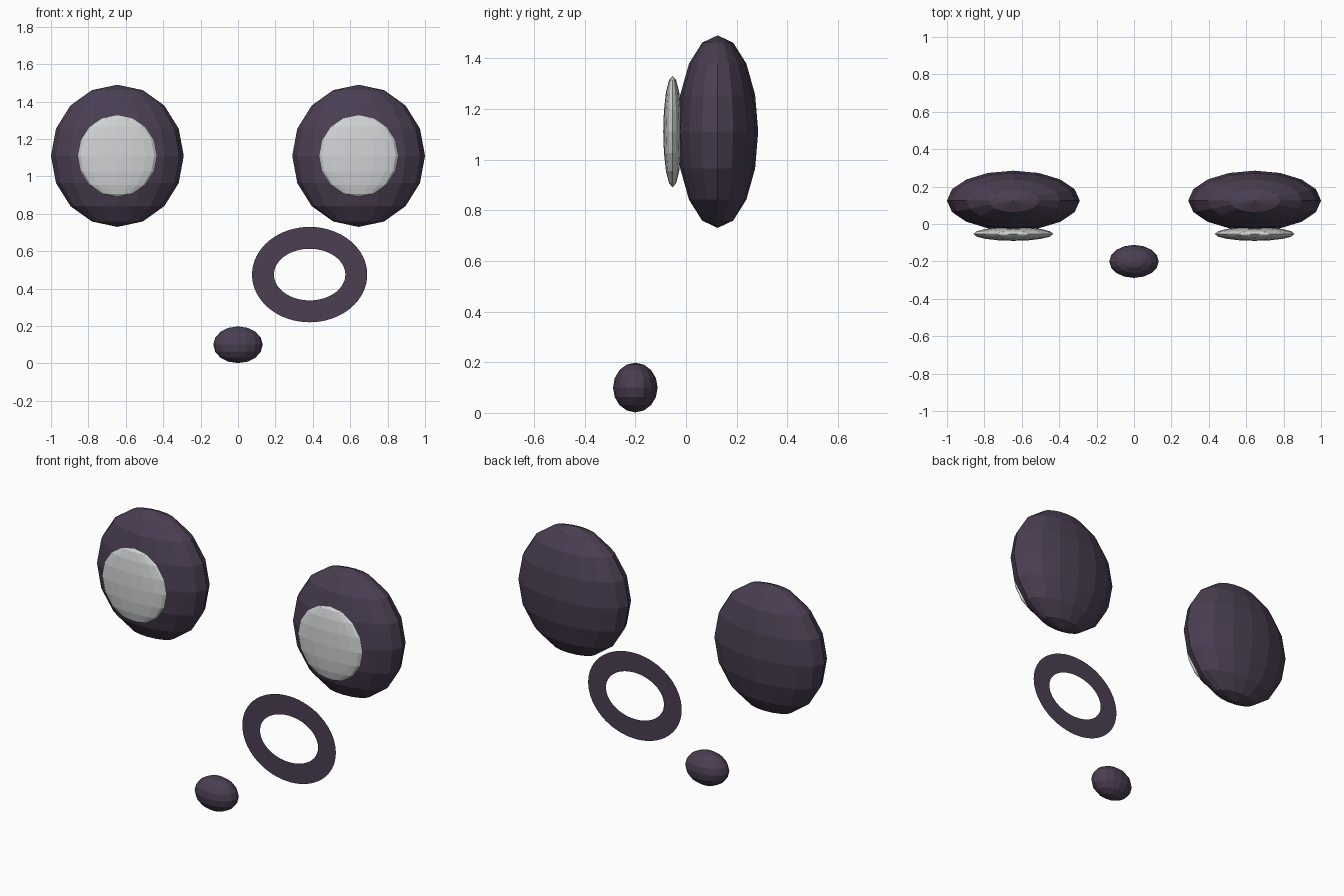
import bpy
import bmesh
from math import cos, sin, tau

cube = bpy.data.objects.get("Cube")
if cube:
    bpy.data.objects.remove(cube, do_unlink=True)


def make_material(name, rgb):
    mat = bpy.data.materials.new(name)
    mat.use_nodes = True
    colour = (*rgb, 1.0)
    mat.diffuse_color = colour
    mat.node_tree.nodes["Principled BSDF"].inputs["Base Color"].default_value = colour
    return mat


def finish(bm, name, mat, location):
    mesh = bpy.data.meshes.new(name)
    bm.to_mesh(mesh)
    bm.free()
    mesh.materials.append(mat)
    obj = bpy.data.objects.new(name, mesh)
    obj.location = location
    bpy.context.collection.objects.link(obj)
    return obj


def ellipsoid(name, mat, location, radii):
    """Flat-shaded faceted ellipsoid."""
    bm = bmesh.new()
    bmesh.ops.create_uvsphere(bm, u_segments=16, v_segments=8, radius=1)
    bmesh.ops.scale(bm, vec=radii, verts=bm.verts)
    return finish(bm, name, mat, location)


def flat_ring(name, mat, location, outer, width, sides=64):
    """Thin oval band of constant width, upright and facing the front."""
    bm = bmesh.new()
    loops = []
    for inset in (0, width):
        rx, rz = outer[0] - inset, outer[1] - inset
        loops.append([bm.verts.new((rx * cos(tau * i / sides), 0, rz * sin(tau * i / sides)))
                      for i in range(sides)])
    out, inn = loops
    for i in range(sides):
        j = (i + 1) % sides
        bm.faces.new((out[i], out[j], inn[j], inn[i]))
    return finish(bm, name, mat, location)


dark = make_material("dark plum", (0.070, 0.049, 0.085))
pale = make_material("pale grey", (0.64, 0.65, 0.66))

# Ears with pale inner pads, one pair per side
for side, x in (("left", 0.645), ("right", -0.645)):
    ellipsoid(side + "_ear", dark, (x, 0.125, 1.11), (0.355, 0.16, 0.38))
    ellipsoid(side + "_inner_ear", pale, (x, -0.053, 1.11), (0.213, 0.037, 0.22))

# Flat oval eye ring
flat_ring("eye_ring", dark, (0.383, -0.067, 0.475), (0.308, 0.255), 0.117)

# Nose
ellipsoid("nose", dark, (0, -0.2, 0.1), (0.132, 0.088, 0.098))
